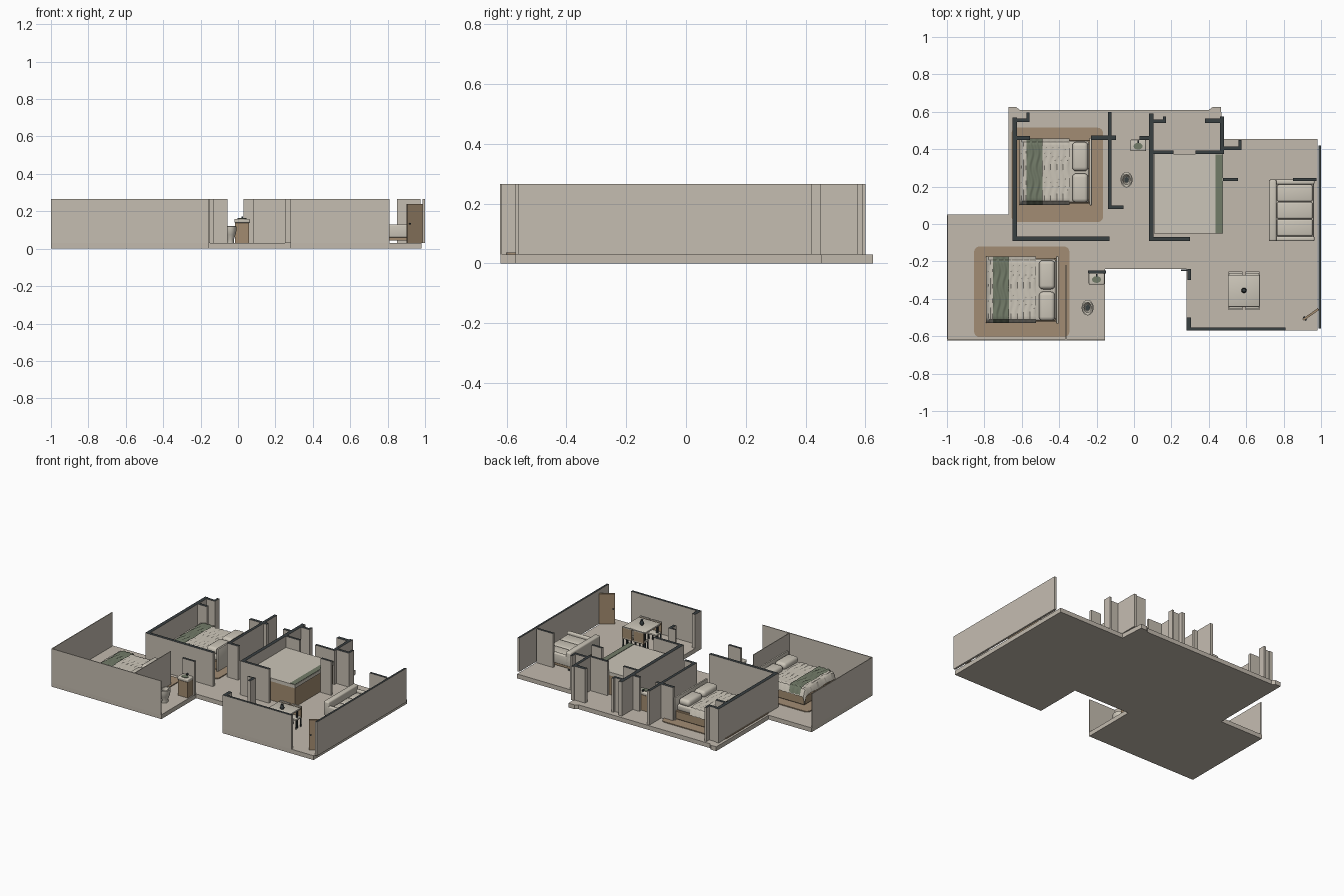
import bpy, bmesh, math
from mathutils import Matrix, Vector

if "Cube" in bpy.data.objects:
    bpy.data.objects.remove(bpy.data.objects["Cube"])


def colour(name, r, g, b):
    m = bpy.data.materials.new(name)
    m.diffuse_color = (r, g, b, 1)
    m.use_nodes = True
    m.node_tree.nodes["Principled BSDF"].inputs["Base Color"].default_value = m.diffuse_color
    return m


PLASTER = colour("warm_plaster", .56, .51, .44)
FLOOR = colour("stone_floor", .54, .49, .42)
DARK = colour("charcoal", .04, .05, .053)
WOOD = colour("wood", .36, .26, .16)
RUG = colour("rug_tan", .36, .265, .175)
GREEN = colour("sage_green", .17, .20, .14)
LINEN = colour("linen", .60, .56, .48)
FZ, WZ = .03, .265  # floor top and wall top


def finish(name, bm, mats, smooth=False):
    bmesh.ops.recalc_face_normals(bm, faces=bm.faces)
    me = bpy.data.meshes.new(name)
    bm.to_mesh(me)
    bm.free()
    for m in mats:
        me.materials.append(m)
    ob = bpy.data.objects.new(name, me)
    bpy.context.collection.objects.link(ob)
    if smooth:
        bpy.ops.object.select_all(action='DESELECT')
        ob.select_set(True)
        bpy.context.view_layer.objects.active = ob
        bpy.ops.object.shade_smooth_by_angle(angle=math.radians(40))
    return ob


def add_box(bm, x0, x1, y0, y1, z0, z1):
    m = Matrix.Translation(((x0 + x1) / 2, (y0 + y1) / 2, (z0 + z1) / 2)) @ \
        Matrix.Diagonal((x1 - x0, y1 - y0, z1 - z0, 1))
    return bmesh.ops.create_cube(bm, size=1, matrix=m)["verts"]


def box(name, x0, x1, y0, y1, z0, z1, mat, bevel=0, seg=3):
    bm = bmesh.new()
    add_box(bm, x0, x1, y0, y1, z0, z1)
    if bevel:
        bmesh.ops.bevel(bm, geom=bm.edges[:], offset=bevel, segments=seg,
                        profile=.5, affect='EDGES')
    return finish(name, bm, [mat], bevel > 0)


def prism(name, pts, z0, z1, mat):
    bm = bmesh.new()
    f = bm.faces.new([bm.verts.new((x, y, z0)) for x, y in pts])
    ext = bmesh.ops.extrude_face_region(bm, geom=[f])["geom"]
    for v in ext:
        if isinstance(v, bmesh.types.BMVert):
            v.co.z = z1
    return finish(name, bm, [mat])


def lathe(name, prof, cx, cy, mat, sx=1, sy=1, n=24):
    bm = bmesh.new()
    rings = [[bm.verts.new((cx + r * sx * math.cos(2 * math.pi * i / n),
                            cy + r * sy * math.sin(2 * math.pi * i / n), z))
              for i in range(n)] for r, z in prof]
    for a, b in zip(rings, rings[1:]):
        for i in range(n):
            bm.faces.new((a[i], a[(i + 1) % n], b[(i + 1) % n], b[i]))
    bm.faces.new(rings[0])
    bm.faces.new(rings[-1])
    return finish(name, bm, [mat], True)


def walls(name, rects, cap=True):
    bm = bmesh.new()
    for x0, x1, y0, y1 in rects:
        add_box(bm, x0, x1, y0, y1, FZ, WZ)
    bm.normal_update()
    for f in bm.faces:  # cut tops are dark
        f.material_index = int(cap and f.normal.z > .5)
    finish(name, bm, [PLASTER, DARK])


# Floor slab with corner piers at the back
prism("floor_slab", [(-1, -.62), (-.155, -.62), (-.155, -.24), (.28, -.24), (.28, -.57),
                     (.98, -.57), (.98, .455), (.475, .455), (.465, .625), (.42, .625),
                     (.40, .61), (-.61, .61), (-.63, .625), (-.67, .625), (-.67, .05),
                     (-1, .05)], 0, FZ, FLOOR)

# Thin outer walls and partition of the left bedroom
walls("left_bedroom_walls", [(-1, -.155, -.622, -.616), (-1, -.995, -.616, .045),
                             (-.365, -.36, -.616, -.22)], False)
walls("back_bedroom_walls", [(-.65, -.625, -.09, .57), (-.625, -.56, .545, .565),
                             (-.575, -.56, .565, .595), (-.625, -.555, .45, .47),
                             (-.625, -.13, -.09, -.068), (-.14, -.12, .08, .60),
                             (-.23, -.14, .45, .472), (-.12, -.095, .45, .472),
                             (-.12, -.055, .08, .10)])
walls("kitchen_walls", [(.08, .105, -.09, .59), (.105, .17, .54, .56), (.03, .08, .45, .47),
                        (.105, .21, .375, .393), (.105, .30, -.09, -.07),
                        (.33, .48, .375, .393), (.46, .48, .393, .575), (.38, .46, .54, .565),
                        (.48, .575, .395, .415), (.56, .575, .415, .45),
                        (.155, .17, .56, .575)])
walls("living_walls", [(.986, 1, -.56, .42), (.28, .81, -.57, -.553), (.28, .305, -.553, -.50),
                       (.285, .305, -.30, -.24), (.25, .285, -.252, -.242),
                       (.475, .555, .23, .247), (.85, .975, .23, .247),
                       (-.245, -.15, -.265, -.248)])


# Beds
def bed(tag, ox, oy):
    # rounded rug
    def at(x0, x1, y0, y1):
        return x0 + ox, x1 + ox, y0 + oy, y1 + oy
    box(tag + "_bed_base", *at(-.605, -.235, .11, .45), .04, .10, WOOD, .004, 1)
    box(tag + "_mattress", *at(-.60, -.24, .115, .445), .10, .142, LINEN, .012)
    box(tag + "_headboard", *at(-.238, -.225, .10, .46), FZ, .19, LINEN, .004, 2)
    for y in (.115, .283):
        box(tag + "_pillow", *at(-.33, -.245, y, y + .155), .135, .182, LINEN, .021, 4)
    # rippled quilt and folded throw draped over the mattress
    for part, x0, x1, top, mat in (("quilt", -.612, -.345, .149, LINEN),
                                   ("throw", -.575, -.49, .157, GREEN)):
        bm = bmesh.new()
        nx, ny = 24, 36
        grid = []
        for i in range(nx + 1):
            row = []
            for j in range(ny + 1):
                u, t = i / nx, j / ny
                x = x0 + (x1 - x0) * u
                z = top + .003 * math.sin(x * 190 + 1.5 * math.sin(t * 14))
                y = .102 + .356 * t
                edge = min(j, ny - j)
                if edge < 3:
                    z -= (.05, .022, .003)[edge]
                if part == "quilt" and i < 2:
                    z -= (.045, .006)[i]
                row.append(bm.verts.new((x + ox, y + oy, z)))
            grid.append(row)
        for i in range(nx):
            for j in range(ny):
                bm.faces.new((grid[i][j], grid[i + 1][j], grid[i + 1][j + 1], grid[i][j + 1]))
        finish(tag + "_" + part, bm, [mat], True)


def rug(name, x0, x1, y0, y1, r=.03):
    pts = []
    for k, (cx, cy) in enumerate(((x1 - r, y1 - r), (x0 + r, y1 - r),
                                  (x0 + r, y0 + r), (x1 - r, y0 + r))):
        for s in range(5):
            a = math.pi / 2 * (k + s / 4)
            pts.append((cx + r * math.cos(a), cy + r * math.sin(a)))
    prism(name, pts, FZ, FZ + .006, RUG)


bed("back", 0, 0)
bed("left", -.178, -.632)
rug("back_rug", -.655, -.165, .01, .515)
rug("left_rug", -.855, -.345, -.605, -.12)


# Bathrooms: vanity with basin, and an oval toilet
def bathroom(tag, vx, vy, tx, ty):
    box(tag + "_vanity", vx - .038, vx + .038, vy - .028, vy + .028, FZ, .138, WOOD)
    box(tag + "_basin", vx - .042, vx + .042, vy - .031, vy + .031, .138, .16, LINEN, .006)
    lathe(tag + "_basin_bowl", [(.024, .159), (.024, .163)], vx, vy - .004, GREEN, 1, .75)
    box(tag + "_tap", vx - .004, vx + .004, vy + .012, vy + .027, .16, .172, DARK)
    lathe(tag + "_toilet", [(.019, FZ), (.018, .05), (.027, .075), (.032, .10), (.032, .118),
                            (.027, .121), (.021, .119), (.014, .095)], tx, ty, LINEN, 1, 1.3)
    lathe(tag + "_toilet_water", [(.012, .098), (.012, .10)], tx, ty, DARK, 1, 1.3)


bathroom("back", .022, .42, -.04, .237)
bathroom("left", -.20, -.293, -.248, -.447)

# Large wooden block with pale top and green edge band
box("block_body", .108, .468, -.045, .372, FZ, .165, WOOD)
box("block_top", .106, .475, -.052, .374, .165, .188, LINEN)
box("block_band", .435, .473, -.05, .372, .187, .191, GREEN)

# Sofa, backrest towards the room
box("sofa_base", .73, .955, -.085, .23, .045, .075, WOOD)
box("sofa_seat_frame", .725, .962, -.088, .233, .07, .09, LINEN, .005, 2)
box("sofa_back", .722, .762, -.092, .237, .06, .16, LINEN, .01)
for y in (-.092, .212):
    box("sofa_arm", .722, .965, y, y + .025, .06, .13, LINEN, .008)
for i in range(3):
    y = -.065 + i * .0925
    box("sofa_cushion", .764, .955, y, y + .09, .085, .118, LINEN, .01)
for x in (.735, .94):
    for y in (-.08, .215):
        box("sofa_foot", x, x + .012, y, y + .012, FZ, .047, DARK)

# Dining table, vase and four chairs
box("table_top", .503, .673, -.443, -.272, .155, .167, LINEN, .003, 2)
for x in (.515, .651):
    for y in (-.432, -.294):
        box("table_leg", x, x + .01, y, y + .01, FZ, .156, DARK)
lathe("vase", [(.009, .167), (.014, .178), (.011, .19), (.007, .197), (.010, .202)],
      .588, -.355, DARK)
for cx in (.543, .633):
    for s in (1, -1):
        yb, yf = -.357 + s * .103, -.357 + s * .04
        lo, hi = sorted((yb, yf))
        box("chair_seat", cx - .037, cx + .037, lo, hi, .09, .102, LINEN, .004, 2)
        lo, hi = sorted((yb, yb - s * .01))
        box("chair_back", cx - .038, cx + .038, lo, hi, .09, .165, WOOD)
        box("chair_back_rail", cx - .038, cx + .038, lo, hi, .165, .171, LINEN)
        for x in (cx - .034, cx + .028):
            for y in (yb - s * .006, yf + s * .006):
                box("chair_leg", x, x + .006, y - .003, y + .003, FZ, .091, DARK)

# Open entrance door, swung from the right wall
hinge = Matrix.Translation((.986, -.455, 0)) @ Matrix.Rotation(math.radians(215), 4, 'Z')
door = box("entrance_door", 0, .10, -.006, .006, FZ, .24, WOOD)
knob = box("door_handle", .083, .093, -.013, .013, .13, .138, DARK)
door.matrix_world = hinge
knob.matrix_world = hinge
